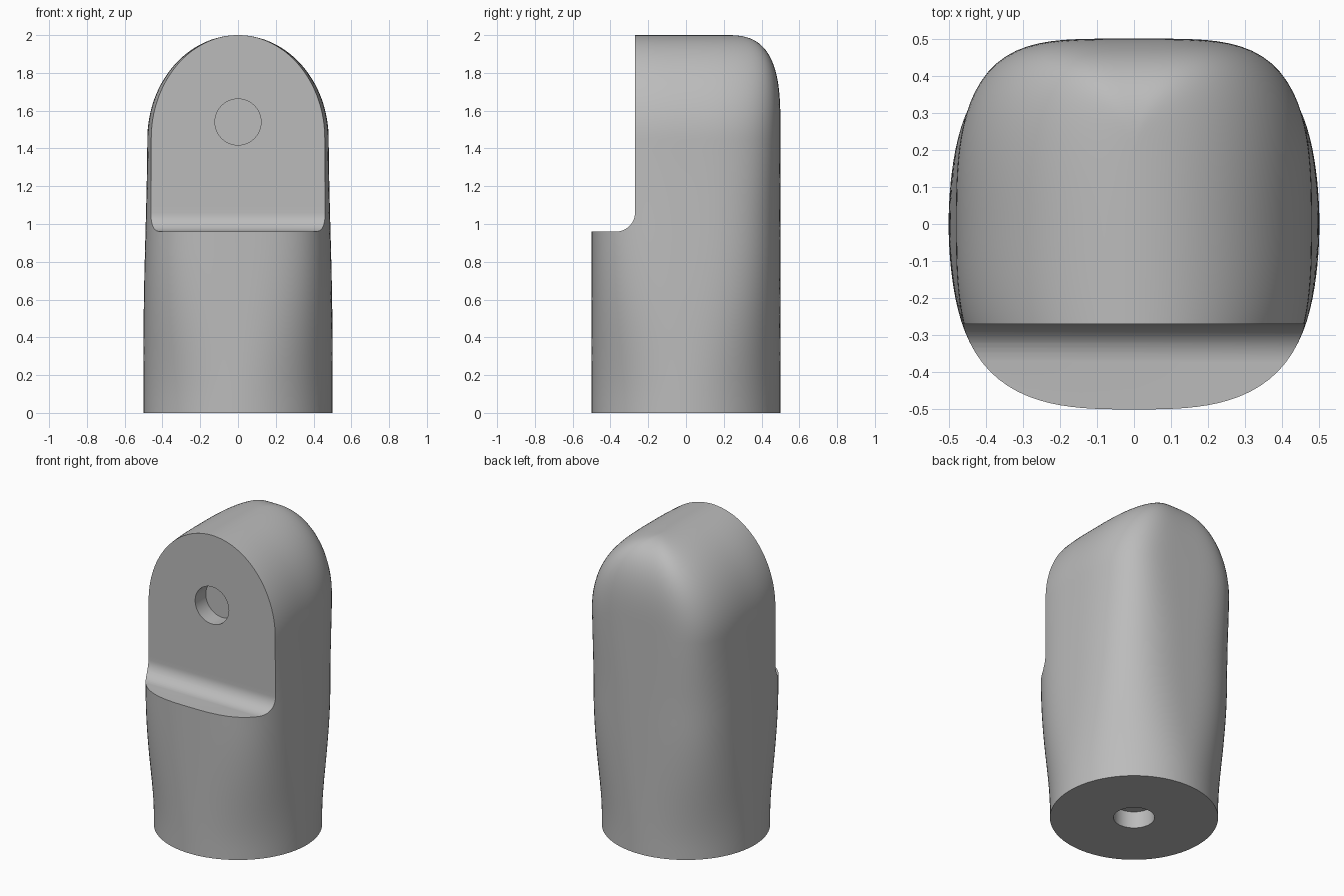
import bpy, bmesh, math

cube = bpy.data.objects.get("Cube")
if cube:
    bpy.data.objects.remove(cube)

grey = bpy.data.materials.new("plain grey")
grey.use_nodes = True
grey.diffuse_color = (0.5, 0.5, 0.5, 1)
grey.node_tree.nodes["Principled BSDF"].inputs["Base Color"].default_value = (0.5, 0.5, 0.5, 1)

SIDES = 112
ARCH = 1.45          # height where the rounded top starts
TOP = 2.0


def smooth(a, b, v):
    t = min(1, max(0, (v - a) / (b - a)))
    return t * t * (3 - 2 * t)


def make_object(name, bm):
    bmesh.ops.recalc_face_normals(bm, faces=bm.faces)
    mesh = bpy.data.meshes.new(name)
    bm.to_mesh(mesh)
    bm.free()
    mesh.materials.append(grey)
    obj = bpy.data.objects.new(name, mesh)
    bpy.context.collection.objects.link(obj)
    return obj


def unit_point(angle, ex, ey):
    """Point on the unit rounded square |x|^ex + |y|^ey = 1."""
    c, s = math.cos(angle), math.sin(angle)
    low, high = 0.9, 1.5
    for _ in range(30):
        r = (low + high) / 2
        if abs(r * c) ** ex + abs(r * s) ** ey < 1:
            low = r
        else:
            high = r
    return low * c, low * s


def section(z):
    """Half width, back depth and roundness at a height."""
    t = min(1, max(0, (z - ARCH) / (TOP - ARCH)))
    width = (0.5 - 0.02 * smooth(0.4, 1.5, z)) * math.sqrt(max(0, 1 - t * t))
    t = min(1, max(0, (z - 1.5) / 0.5))
    back = 0.2 + 0.3 * (1 - t ** 3) ** (1 / 3)
    corner, upper = smooth(0.05, 1.0, z), smooth(0.9, 1.6, z)
    return max(width, 0.003), back, 2 + corner + 1.3 * upper, 2 + corner - 0.1 * upper


# Body: round base blending into a rounded square with an arched top
heights = [ARCH * i / 24 for i in range(24)]
heights += [ARCH + (TOP - ARCH) * math.sin(math.pi / 2 * i / 32) for i in range(33)]
bm = bmesh.new()
rings = []
for z in heights:
    width, back, ex, ey = section(z)
    ring = []
    for i in range(SIDES):
        x, y = unit_point(math.tau * i / SIDES, ex, ey)
        ring.append(bm.verts.new((x * width, y * (back if y > 0 else 0.5), z)))
    rings.append(ring)
for a, b in zip(rings, rings[1:]):
    for i in range(SIDES):
        j = (i + 1) % SIDES
        bm.faces.new((a[i], a[j], b[j], b[i]))
bm.faces.new(rings[0])
bm.faces.new(rings[-1])
body = make_object("body", bm)

# Front notch with a filleted inner corner
LEDGE, WALL, R = 0.96, -0.27, 0.1
profile = [(-1, 2.5), (-1, LEDGE)]
for i in range(13):
    a = math.pi / 2 * i / 12
    profile.append((WALL - R + R * math.sin(a), LEDGE + R - R * math.cos(a)))
profile.append((WALL, 2.5))
bm = bmesh.new()
face = bm.faces.new([bm.verts.new((-1, y, z)) for y, z in profile])
out = bmesh.ops.extrude_face_region(bm, geom=[face])
bmesh.ops.translate(bm, vec=(2, 0, 0),
                    verts=[v for v in out["geom"] if isinstance(v, bmesh.types.BMVert)])
cutters = [make_object("notch_cutter", bm)]


# Shallow round sockets in the front wall and the base
def socket(name, location, tilt):
    bm = bmesh.new()
    bmesh.ops.create_cone(bm, cap_ends=True, segments=48, radius1=0.122,
                          radius2=0.122, depth=0.22)
    obj = make_object(name, bm)
    obj.location = location
    obj.rotation_euler.x = tilt
    return obj


cutters.append(socket("front_socket_cutter", (0, WALL, 1.54), math.pi / 2))
cutters.append(socket("base_socket_cutter", (0, 0, 0), 0))

bpy.ops.object.select_all(action="DESELECT")
bpy.context.view_layer.objects.active = body
body.select_set(True)
for cutter in cutters:
    cutter.hide_render = True
    mod = body.modifiers.new(cutter.name, "BOOLEAN")
    mod.operation = "DIFFERENCE"
    mod.solver = "EXACT"
    mod.object = cutter
    bpy.ops.object.modifier_apply(modifier=mod.name)
for cutter in cutters:
    bpy.data.objects.remove(cutter)

bpy.ops.object.shade_smooth_by_angle(angle=math.radians(35))
